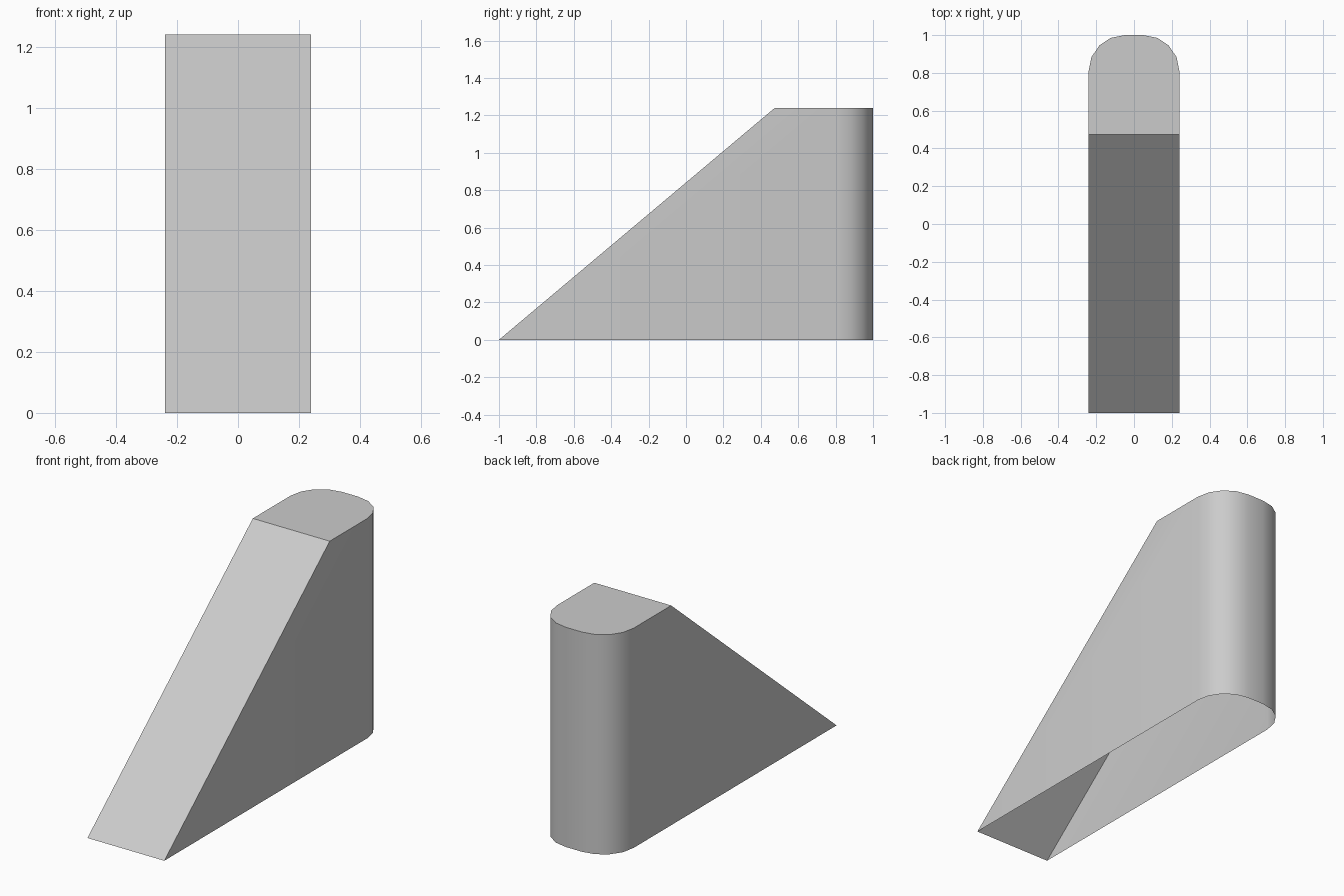
import bpy
import bmesh
from math import cos, sin, radians

cube = bpy.data.objects.get("Cube")
if cube:
    bpy.data.objects.remove(cube, do_unlink=True)

HALF_WIDTH, HEIGHT, RADIUS = 0.24, 1.24, 0.19
TOE_Y, TOP_Y, BACK_Y = -1.0, 0.475, 1.0
STEPS = 4

# Plain grey material
grey = bpy.data.materials.new("plain_grey")
grey.use_nodes = True
colour = (0.6, 0.6, 0.6, 1)
grey.diffuse_color = colour
grey.node_tree.nodes["Principled BSDF"].inputs["Base Color"].default_value = colour


def outline(bm, front_y, z):
    """Plan outline, anticlockwise: square front, rounded back corners."""
    right = [(HALF_WIDTH, front_y)]
    for i in range(STEPS + 1):
        a = radians(90) * i / STEPS
        right.append((HALF_WIDTH - RADIUS + RADIUS * cos(a),
                      BACK_Y - RADIUS + RADIUS * sin(a)))
    points = right + [(-x, y) for x, y in reversed(right)]
    return [bm.verts.new((x, y, z)) for x, y in points]


# Wedge shell: sloping front, upright walls, closed top, open underside
bm = bmesh.new()
base = outline(bm, TOE_Y, 0)
top = outline(bm, TOP_Y, HEIGHT)
for i in range(len(base)):
    j = (i + 1) % len(base)
    bm.faces.new((base[i], base[j], top[j], top[i]))
bm.faces.new(top)

mesh = bpy.data.meshes.new("wedge_shell")
bm.to_mesh(mesh)
bm.free()
mesh.materials.append(grey)
wedge = bpy.data.objects.new("wedge_shell", mesh)
bpy.context.collection.objects.link(wedge)

# Smooth rounded back, crisp edges elsewhere
bpy.ops.object.select_all(action='DESELECT')
wedge.select_set(True)
bpy.context.view_layer.objects.active = wedge
bpy.ops.object.shade_smooth_by_angle(angle=radians(30))
